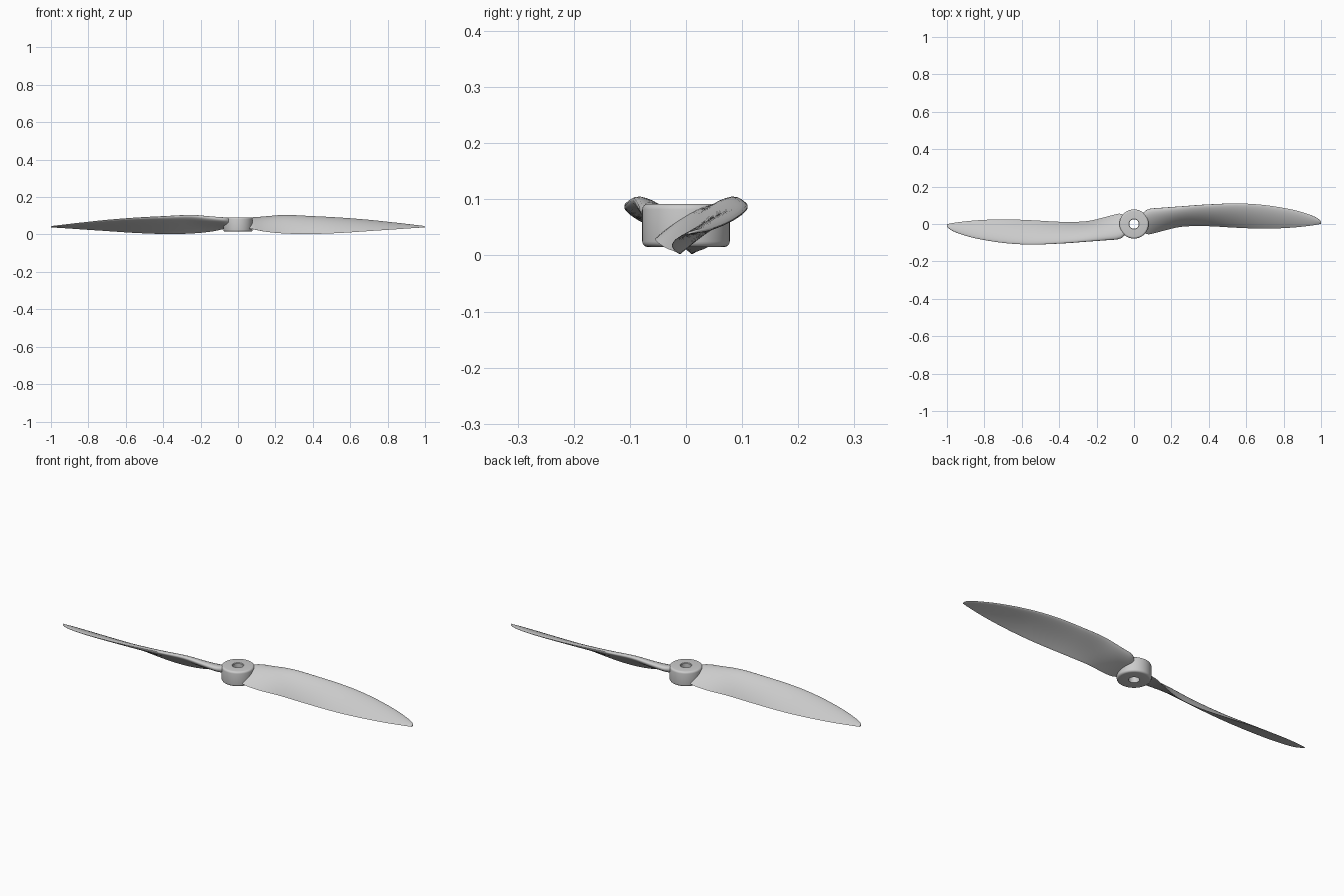
import bpy, bmesh, math
from mathutils import Matrix

cube = bpy.data.objects.get("Cube")
if cube:
    bpy.data.objects.remove(cube)

grey = bpy.data.materials.new("light_grey_plastic")
grey.use_nodes = True
grey.diffuse_color = (0.6, 0.6, 0.6, 1)
grey.node_tree.nodes["Principled BSDF"].inputs["Base Color"].default_value = (0.6, 0.6, 0.6, 1)


def make_object(name, bm, angle):
    bmesh.ops.recalc_face_normals(bm, faces=bm.faces)
    mesh = bpy.data.meshes.new(name)
    bm.to_mesh(mesh)
    bm.free()
    mesh.materials.append(grey)
    obj = bpy.data.objects.new(name, mesh)
    bpy.context.collection.objects.link(obj)
    bpy.ops.object.select_all(action="DESELECT")
    obj.select_set(True)
    bpy.context.view_layer.objects.active = obj
    bpy.ops.object.shade_smooth_by_angle(angle=math.radians(angle))


def skin(bm, rings, closed):
    """Bridge neighbouring rings of vertices with quads."""
    pairs = list(zip(rings, rings[1:]))
    if closed:
        pairs.append((rings[-1], rings[0]))
    for a, b in pairs:
        for i in range(len(a)):
            j = (i + 1) % len(a)
            bm.faces.new((a[i], a[j], b[j], b[i]))


def catmull(p0, p1, p2, p3, t):
    return [0.5 * (2 * b + (c - a) * t + (2 * a - 5 * b + 4 * c - d) * t ** 2
                   + (3 * b - a - 3 * c + d) * t ** 3)
            for a, b, c, d in zip(p0, p1, p2, p3)]


# Blade stations: x, leading y, leading z, trailing y, trailing z, thickness, camber
STATIONS = [
    (0.05, 0.060, 0.080, -0.045, 0.032, 0.036, 0.002),
    (0.08, 0.080, 0.084, -0.055, 0.028, 0.035, 0.003),
    (0.15, 0.086, 0.092, -0.038, 0.014, 0.033, 0.005),
    (0.25, 0.093, 0.102, -0.015, 0.005, 0.029, 0.008),
    (0.38, 0.103, 0.097, -0.011, 0.002, 0.025, 0.008),
    (0.55, 0.110, 0.088, -0.020, 0.008, 0.020, 0.007),
    (0.70, 0.101, 0.076, -0.025, 0.018, 0.016, 0.006),
    (0.85, 0.076, 0.060, -0.019, 0.028, 0.012, 0.004),
    (0.95, 0.046, 0.048, -0.008, 0.035, 0.009, 0.002),
    (0.99, 0.024, 0.044, -0.001, 0.037, 0.006, 0.001),
    (1.00, 0.010, 0.042, 0.001, 0.038, 0.004, 0),
]
SIDES = 28


def section(station):
    """Rounded-nose aerofoil between the trailing and leading points."""
    x, ly, lz, ty, tz, thick, camber = station
    dy, dz = ly - ty, lz - tz
    length = math.hypot(dy, dz)
    points = []
    for i in range(SIDES):
        a = 2 * math.pi * i / SIDES
        u = 0.5 - 0.5 * math.cos(a)
        half = 5 * thick * (0.297 * math.sqrt(u) - 0.126 * u - 0.352 * u ** 2
                            + 0.284 * u ** 3 - 0.1 * u ** 4)
        lift = camber * 4 * u * (1 - u) + math.copysign(half, math.sin(a))
        points.append((x, ly - dy * u - dz / length * lift,
                       lz - dz * u + dy / length * lift))
    return points


def make_blade(name, turn):
    bm = bmesh.new()
    path = [STATIONS[0]] + STATIONS + [STATIONS[-1]]
    rows = [catmull(*path[k:k + 4], step / 4)
            for k in range(len(STATIONS) - 1) for step in range(4)]
    rows.append(STATIONS[-1])
    rings = [[bm.verts.new(p) for p in section(row)] for row in rows]
    skin(bm, rings, False)
    bm.faces.new(rings[0])
    bm.faces.new(rings[-1])
    bm.transform(Matrix.Rotation(turn, 4, "Z"))
    make_object(name, bm, 50)


# Hub: turned ring with rounded outer rims and a through bore
def rim(z, start):
    return [(0.068 + 0.01 * math.cos(start + k * math.pi / 8),
             z + 0.01 * math.sin(start + k * math.pi / 8)) for k in range(5)]


profile = ([(0.025, 0.015)] + rim(0.025, -math.pi / 2) + rim(0.082, 0)
           + [(0.028, 0.092), (0.025, 0.089)])
bm = bmesh.new()
rings = []
for r, z in profile:
    angles = [2 * math.pi * i / 64 for i in range(64)]
    rings.append([bm.verts.new((r * math.cos(a), r * math.sin(a), z)) for a in angles])
skin(bm, rings, True)
make_object("hub", bm, 35)

# Two blades, half a turn apart
make_blade("left_blade", 0)
make_blade("right_blade", math.pi)
